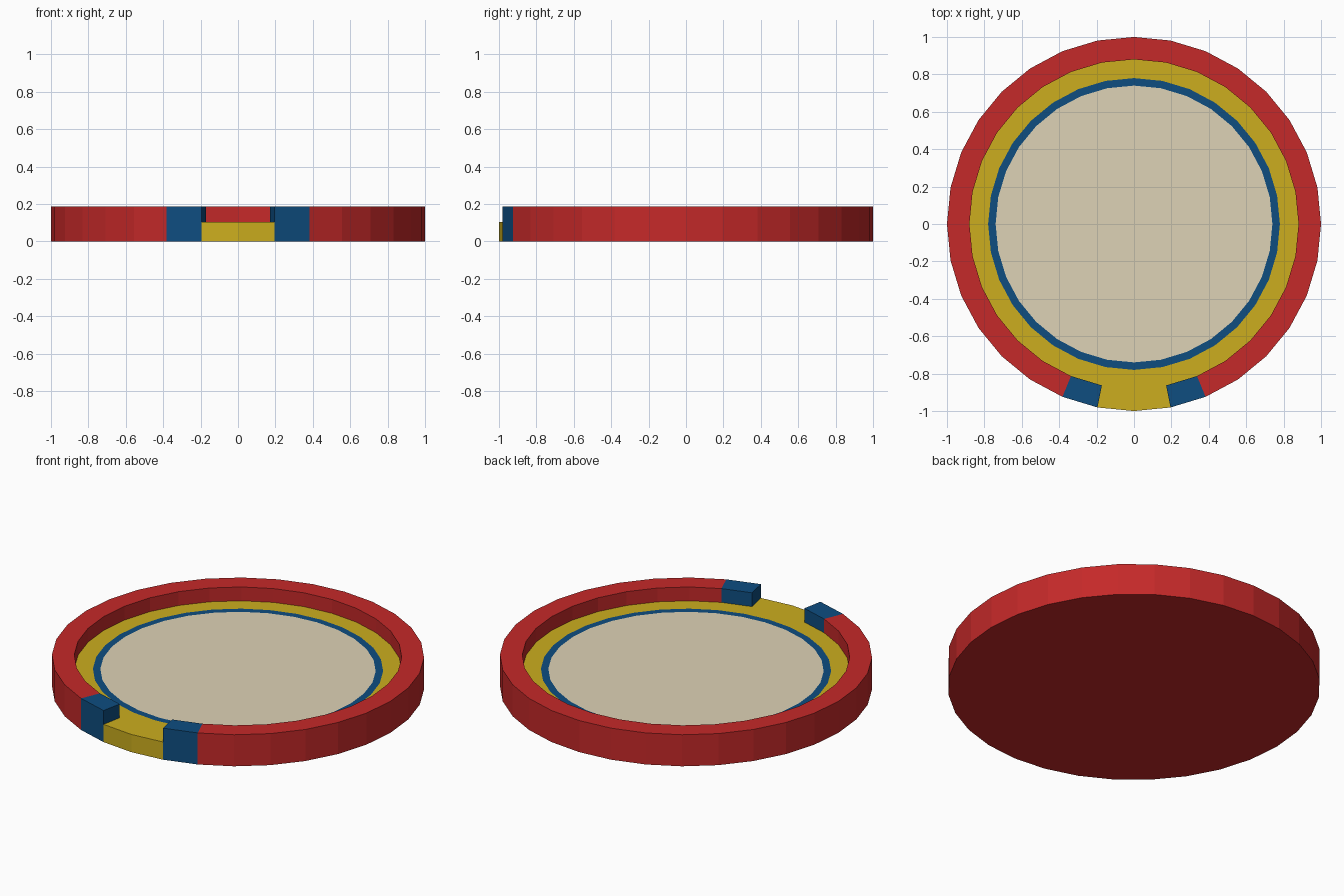
import bpy, bmesh
from math import sin, cos, pi

if "Cube" in bpy.data.objects:
    bpy.data.objects.remove(bpy.data.objects["Cube"])

SIDES = 32
FLOOR, TOP = 0.105, 0.187          # floor level and rim height
R_OUT, R_RIM, R_TRIM, R_INLAY = 1.0, 0.88, 0.78, 0.74


def material(name, rgb):
    m = bpy.data.materials.new(name)
    lin = [(c / 255 / 12.92) if c < 11 else ((c / 255 + 0.055) / 1.055) ** 2.4 for c in rgb]
    m.diffuse_color = (*lin, 1)
    m.use_nodes = True
    m.node_tree.nodes["Principled BSDF"].inputs["Base Color"].default_value = m.diffuse_color
    return m


RED = material("red", (197, 41, 41))
YELLOW = material("yellow", (204, 174, 30))
BLUE = material("blue", (14, 77, 128))
BEIGE = material("beige", (222, 210, 182))


def point(i, r, z):
    # step 0 is the front (-y), counting counter-clockwise from above
    a = 2 * pi * i / SIDES
    return (r * sin(a), -r * cos(a), z)


def finish(name, bm, mat):
    bmesh.ops.remove_doubles(bm, verts=bm.verts, dist=1e-5)
    me = bpy.data.meshes.new(name)
    bm.to_mesh(me)
    bm.free()
    me.materials.append(mat)
    ob = bpy.data.objects.new(name, me)
    bpy.context.collection.objects.link(ob)


def sweep(name, profile, start, end, mat, caps=()):
    """Turn an (r, z) profile, listed from outside to inside, through steps."""
    bm = bmesh.new()
    for i in range(start, end):
        for p, q in zip(profile, profile[1:]):
            corners = (point(i, *p), point(i + 1, *p), point(i + 1, *q), point(i, *q))
            bm.faces.new([bm.verts.new(c) for c in corners])
    for i in caps:
        ring = [bm.verts.new(point(i, *p)) for p in
                ((R_OUT, FLOOR), (R_OUT, TOP), (R_RIM, TOP), (R_RIM, FLOOR))]
        bm.faces.new(ring if i == start else ring[::-1])
    finish(name, bm, mat)


def disc(name, r, z, mat, down=False):
    bm = bmesh.new()
    vs = [bm.verts.new(point(i, r, z)) for i in range(SIDES)]
    bm.faces.new(vs[::-1] if down else vs)
    finish(name, bm, mat)


wall = [(R_OUT, 0), (R_OUT, FLOOR), (R_OUT, TOP), (R_RIM, TOP), (R_RIM, FLOOR)]

# underside and raised rim
disc("underside", R_OUT, 0, RED, down=True)
sweep("rim", wall, 2, SIDES - 2, RED)

# blue posts either side of the front opening
sweep("post_right", wall, 1, 2, BLUE, caps=(1,))
sweep("post_left", wall, -2, -1, BLUE, caps=(-1,))

# low sill in the opening, floor border, trim line and inlay
sweep("sill", [(R_OUT, 0), (R_OUT, FLOOR), (R_RIM, FLOOR)], -1, 1, YELLOW)
sweep("floor_border", [(R_RIM, FLOOR), (R_TRIM, FLOOR)], 0, SIDES, YELLOW)
sweep("floor_trim", [(R_TRIM, FLOOR), (R_INLAY, FLOOR)], 0, SIDES, BLUE)
disc("floor_inlay", R_INLAY, FLOOR, BEIGE)
